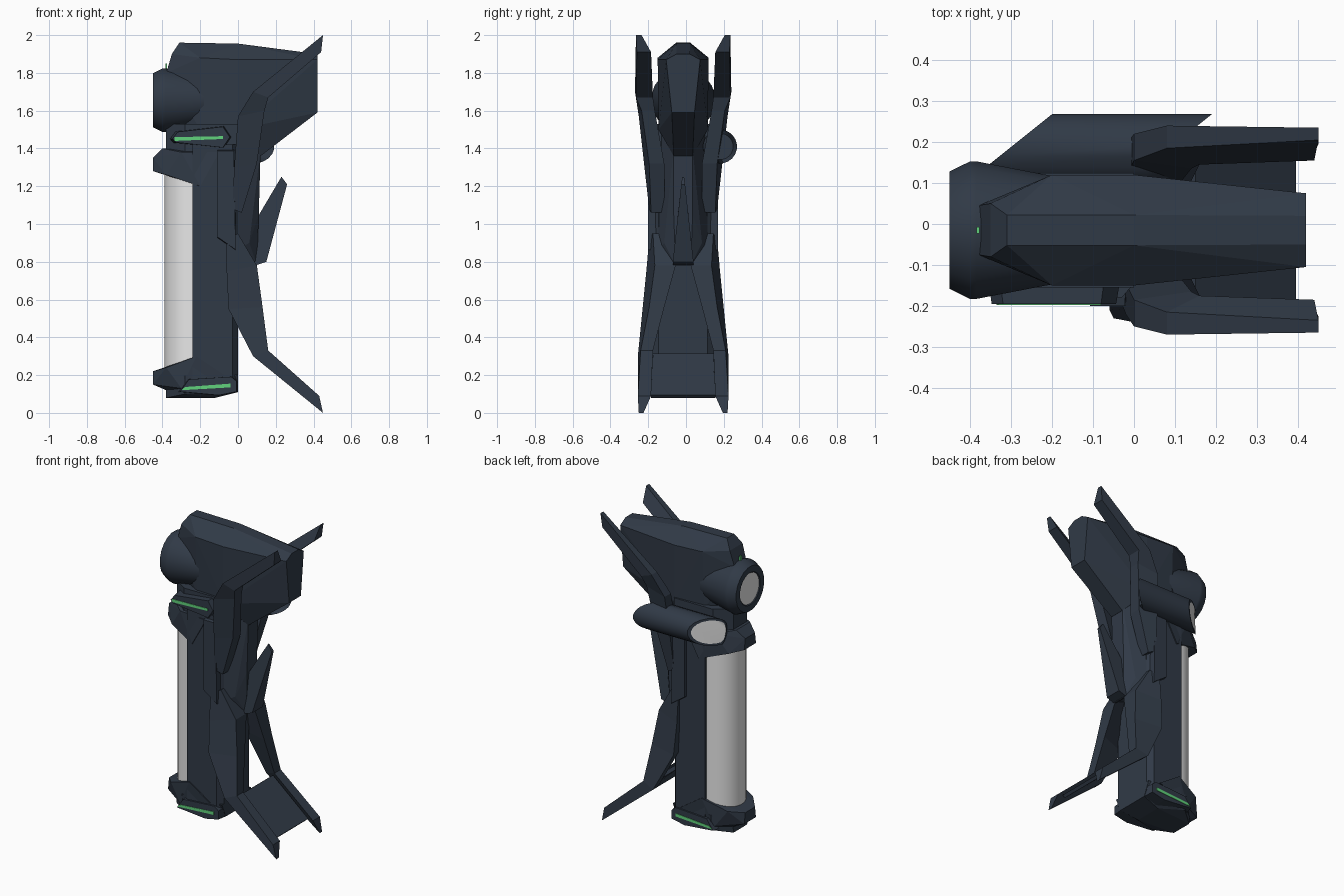
import bpy, bmesh, math
from mathutils import Vector

default_cube = bpy.data.objects.get("Cube")
if default_cube:
    bpy.data.objects.remove(default_cube, do_unlink=True)

CENTRE = -.015   # symmetry plane of the body along y


def make_material(name, red, green, blue):
    material = bpy.data.materials.new(name)
    material.use_nodes = True
    colour = (red, green, blue, 1)
    material.diffuse_color = colour
    shader = material.node_tree.nodes["Principled BSDF"]
    shader.inputs["Base Color"].default_value = colour
    shader.inputs["Roughness"].default_value = .7
    return material


NAVY = make_material("dark navy metal", .03, .042, .062)
WHITE = make_material("white lamp glass", .8, .8, .8)
GREEN = make_material("green glow", .12, .65, .2)


def finish(name, bm, materials, smooth=False):
    bmesh.ops.recalc_face_normals(bm, faces=bm.faces)
    mesh = bpy.data.meshes.new(name)
    bm.to_mesh(mesh)
    bm.free()
    for material in materials:
        mesh.materials.append(material)
    part = bpy.data.objects.new(name, mesh)
    bpy.context.collection.objects.link(part)
    if smooth:
        bpy.ops.object.select_all(action='DESELECT')
        part.select_set(True)
        bpy.context.view_layer.objects.active = part
        bpy.ops.object.shade_smooth_by_angle(angle=math.radians(35))
    return part


def hull(name, points, material=NAVY):
    """Faceted convex solid around the points."""
    bm = bmesh.new()
    for point in points:
        bm.verts.new(point)
    result = bmesh.ops.convex_hull(bm, input=bm.verts)
    spare = {v for v in result["geom_interior"] + result["geom_unused"]
             if isinstance(v, bmesh.types.BMVert) and not v.link_faces}
    bmesh.ops.delete(bm, geom=list(spare), context='VERTS')
    bmesh.ops.dissolve_limit(bm, angle_limit=math.radians(2),
                             verts=bm.verts, edges=bm.edges)
    return finish(name, bm, [material])


def symmetric_hull(name, points, material=NAVY):
    """Points are (x, half width, z)."""
    hull(name, [(x, CENTRE + side * half, z)
                for x, half, z in points for side in (-1, 1)], material)


def slab(name, profile, inner, outer, side, shrink=1, material=NAVY):
    """Side plate from an (x, z) profile, its outer face shrunk."""
    middle = sum((Vector(p) for p in profile), Vector((0, 0))) / len(profile)
    points = []
    for p in profile:
        small = middle + (Vector(p) - middle) * shrink
        points.append((p[0], CENTRE + side * inner, p[1]))
        points.append((small.x, CENTRE + side * outer, small.y))
    hull(name, points, material)


def limb(name, sections, side):
    """Four-sided loft; a section is (front xz, back xz, front ys, back ys)."""
    bm = bmesh.new()
    rings = []
    for front, back, front_y, back_y in sections:
        corners = [(front, front_y[0]), (front, front_y[1]),
                   (back, back_y[1]), (back, back_y[0])]
        rings.append([bm.verts.new((p[0], CENTRE + side * y, p[1]))
                      for p, y in corners])
    for low, high in zip(rings, rings[1:]):
        for i in range(4):
            j = (i + 1) % 4
            bm.faces.new((low[i], low[j], high[j], high[i]))
    bm.faces.new(rings[0])
    bm.faces.new(rings[-1])
    finish(name, bm, [NAVY])


def lamp(name, profile, y, z, slant=0, sides=20):
    """Lathe along x from (x, radius) pairs, ending in a white disc."""
    bm = bmesh.new()
    rings = []
    for index, (x, radius) in enumerate(profile):
        ring = []
        for step in range(sides):
            angle = math.tau * (step + .5) / sides
            across = radius * math.cos(angle)
            shift = max(slant * across, -.05) if index else 0
            ring.append(bm.verts.new((x + shift, y + across,
                                      z + radius * math.sin(angle))))
        rings.append(ring)
    for a, b in zip(rings, rings[1:]):
        for i in range(sides):
            j = (i + 1) % sides
            bm.faces.new((a[i], a[j], b[j], b[i]))
    bm.faces.new(rings[0])
    bm.faces.new(rings[-1]).material_index = 1
    finish(name, bm, [NAVY, WHITE], smooth=True)


# Head, with a bevelled top and a tapered rear
symmetric_hull("head", [
    (-.38, .06, 1.8), (-.35, .065, 1.9), (-.31, .037, 1.96), (0, .037, 1.955),
    (-.2, .135, 1.88), (0, .135, 1.87), (.42, .09, 1.87), (.42, .035, 1.9),
    (.42, .06, 1.59), (.12, .05, 1.36), (-.2, .12, 1.5), (-.3, .06, 1.5),
    (0, .13, 1.5)])
symmetric_hull("head_light", [(x, .008, z) for x in (-.385, -.377)
                              for z in (1.82, 1.85)], GREEN)

# Main round lamp and the slanted side lamp
lamp("main_lamp", [(-.18, .13), (-.385, .17), (-.4, .17), (-.45, .145),
                   (-.45, .105), (-.445, .1)], CENTRE, 1.655)
lamp("side_lamp", [(.1, .07), (.08, .09), (-.31, .09), (-.31, .076)],
     .18, 1.41, slant=1.25)

# Tower, collar and neck
symmetric_hull("tower", [(x, half, z) for x, half in
                         ((-.24, .165), (-.03, .165), (0, .13))
                         for z in (.15, 1.42)])
symmetric_hull("collar", [(x, half, z) for x, half in
                          ((-.38, .07), (-.28, .14), (0, .14))
                          for z in (1.34, 1.53)])
symmetric_hull("neck", [(-.03, .13, 1.5), (.12, .05, 1.4), (.11, .05, 1.05),
                        (.06, .1, .9), (-.03, .15, .85), (.1, .04, .78)])

# Tall light, a half round tube
bm = bmesh.new()
bmesh.ops.create_cone(bm, cap_ends=True, segments=32, radius1=.15, radius2=.15,
                      depth=1.16)
bmesh.ops.translate(bm, verts=bm.verts, vec=(-.24, CENTRE, .79))
finish("tall_light", bm, [WHITE], smooth=True)

# Brackets holding the tall light
symmetric_hull("upper_bracket", [
    (-.45, .05, 1.35), (-.45, .06, 1.28), (-.4, .07, 1.4), (-.38, .12, 1.26),
    (-.2, .172, 1.2), (-.1, .172, 1.38), (-.3, .15, 1.38)])
symmetric_hull("lower_bracket", [
    (-.45, .05, .22), (-.45, .06, .15), (-.38, .07, .12), (-.38, .13, .24),
    (-.22, .172, .3), (-.07, .172, .2), (-.3, .15, .13)])
symmetric_hull("base", [
    (-.38, .07, .08), (-.38, .08, .16), (-.28, .15, .1), (-.28, .16, .2),
    (-.12, .09, .08), (0, .11, .11), (0, .15, .2)])

# Upper green light housing on the front side only
slab("upper_light_housing", [(-.36, 1.45), (-.33, 1.49), (-.07, 1.52),
                             (-.03, 1.46), (-.07, 1.4), (-.34, 1.43)],
     .1, .18, -1, .92)
slab("upper_green_strip", [(-.335, 1.44), (-.335, 1.46), (-.08, 1.465),
                           (-.08, 1.45)], .175, .183, -1, 1, GREEN)

# Central spike behind the neck
symmetric_hull("rear_spike", [(.23, .005, 1.25), (.26, .01, 1.21),
                              (.1, .03, 1.03), (.15, .055, .8),
                              (.17, .045, .9), (.09, .055, .78)])

# Plate joining the feet
symmetric_hull("foot_plate", [(.13, .16, .3), (.15, .16, .315),
                              (.38, .17, .08), (.395, .17, .095)])

# Paired parts
for label, side in (("right", -1), ("left", 1)):
    slab(label + "_side_plate", [(-.11, 1.4), (-.02, 1.4), (-.01, .85),
                                 (-.11, .92)], .13, .185, side, .95)
    slab(label + "_base_housing", [(-.32, .11), (-.27, .18), (-.03, .195),
                                   (0, .17), (0, .11), (-.1, .09)],
         .1, .175, side, .93)
    slab(label + "_base_green_strip", [(-.3, .12), (-.28, .137),
                                       (-.04, .155), (-.04, .135)],
         .17, .178, side, 1, GREEN)
    limb(label + "_claw", [
        ((-.03, 1.08), (.02, 1.06), (.12, .18), (.1, .17)),
        ((-.02, 1.3), (.1, 1.32), (.13, .205), (.1, .18)),
        ((0, 1.57), (.14, 1.6), (.17, .235), (.15, .22)),
        ((.08, 1.7), (.16, 1.67), (.2, .255), (.16, .25)),
        ((.45, 2), (.44, 1.91), (.22, .25), (.17, .245))], side)
    limb(label + "_leg", [
        ((-.06, .92), (0, .95), (.1, .18), (.02, .16)),
        ((-.06, .75), (.1, .78), (.14, .195), (.04, .15)),
        ((-.05, .55), (.13, .56), (.16, .215), (.1, .18)),
        ((.08, .3), (.16, .33), (.19, .24), (.16, .225)),
        ((.45, 0), (.43, .09), (.21, .235), (.17, .24))], side)
